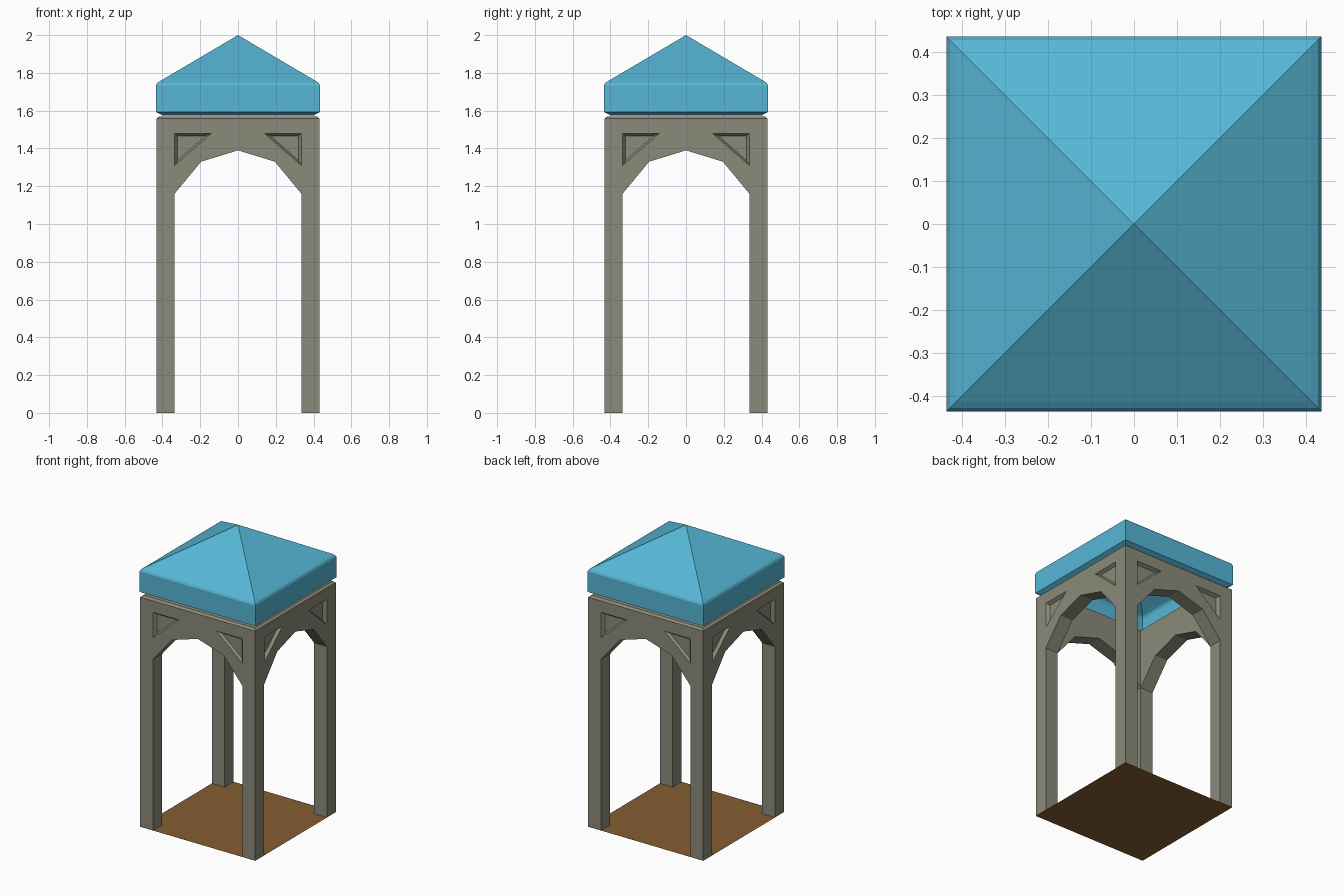
import bpy, bmesh, math
from mathutils import Matrix, Vector

if "Cube" in bpy.data.objects:
    bpy.data.objects.remove(bpy.data.objects["Cube"])


def material(name, rgb):
    m = bpy.data.materials.new(name)
    m.diffuse_color = (*rgb, 1)
    m.use_nodes = True
    m.node_tree.nodes["Principled BSDF"].inputs["Base Color"].default_value = m.diffuse_color
    return m


stone = material("grey stone", (0.254, 0.254, 0.195))
blue = material("sky blue", (0.093, 0.468, 0.672))
earth = material("brown earth", (0.238, 0.112, 0.032))


def finish(name, bm, mat):
    bmesh.ops.remove_doubles(bm, verts=bm.verts, dist=0.0005)
    me = bpy.data.meshes.new(name)
    bm.to_mesh(me)
    bm.free()
    me.materials.append(mat)
    ob = bpy.data.objects.new(name, me)
    bpy.context.collection.objects.link(ob)
    return ob


O, I = 0.432, 0.336          # outer and inner half width of the arcade
TOP, RIM = 1.57, 1.558       # top of the wall and start of its small chamfer
ARCH = [(0, 1.39), (0.195, 1.33), (I, 1.16), (I, 0)]
A, B, C = (0.335, 1.48), (0.14, 1.48), (0.335, 1.31)   # triangular recess


# Arcade: half of one side, mirrored and turned four times
bm = bmesh.new()


def face(pts):
    return bm.faces.new([bm.verts.new(p) for p in pts])


def at(y, pts):
    return face([(x, y, z) for x, z in pts])


at(-O, [(I, 0), (O, 0), (O, RIM), A, C, (I, 1.16)])
at(-O, [(O, RIM), (0, RIM), B, A])
at(-O, [(0, RIM)] + ARCH[:3] + [C, B])
at(-I, [(I, TOP), (0, TOP)] + ARCH[:3])
for p, q in zip(ARCH, ARCH[1:]):
    face([(p[0], -O, p[1]), (q[0], -O, q[1]), (q[0], -I, q[1]), (p[0], -I, p[1])])
K = O - 0.015
face([(0, -O, RIM), (O, -O, RIM), (K, -K, TOP), (0, -K, TOP)])
face([(0, -K, TOP), (K, -K, TOP), (I, -I, TOP), (0, -I, TOP)])

# Recess with sloping walls
cen = Vector((0.27, 1.423))
inner = [cen + (Vector(p) - cen) * 0.76 for p in (A, B, C)]
D = -O + 0.02
at(D, inner)
for i, p in enumerate((A, B, C)):
    j = (i + 1) % 3
    q = (A, B, C)[j]
    face([(p[0], -O, p[1]), (q[0], -O, q[1]),
          (inner[j].x, D, inner[j].y), (inner[i].x, D, inner[i].y)])

half = bm.verts[:] + bm.edges[:] + bm.faces[:]
copy = bmesh.ops.duplicate(bm, geom=half)["geom"]
bmesh.ops.scale(bm, vec=(-1, 1, 1), verts=[g for g in copy if isinstance(g, bmesh.types.BMVert)])
side = bm.verts[:] + bm.edges[:] + bm.faces[:]
for k in (1, 2, 3):
    copy = bmesh.ops.duplicate(bm, geom=side)["geom"]
    bmesh.ops.rotate(bm, cent=(0, 0, 0), matrix=Matrix.Rotation(k * math.pi / 2, 3, 'Z'),
                     verts=[g for g in copy if isinstance(g, bmesh.types.BMVert)])
bmesh.ops.remove_doubles(bm, verts=bm.verts, dist=0.0005)
# Feet close the legs
for sx in (-1, 1):
    for sy in (-1, 1):
        face([(sx * a, sy * b, 0) for a, b in ((I, I), (O, I), (O, O), (I, O))])
bmesh.ops.remove_doubles(bm, verts=bm.verts, dist=0.0005)
bmesh.ops.recalc_face_normals(bm, faces=bm.faces)
finish("stone_arcade", bm, stone)

# Roof: hollow square shell with rounded eaves and pyramid top
bm = bmesh.new()
rings = []
for r, z in [(0.40, 1.575), (0.435, 1.594), (0.435, 1.733), (0.428, 1.746), (0.412, 1.757)]:
    rings.append([bm.verts.new((sx * r, sy * r, z))
                  for sx, sy in ((-1, -1), (1, -1), (1, 1), (-1, 1))])
for lo, hi in zip(rings, rings[1:]):
    for i in range(4):
        j = (i + 1) % 4
        bm.faces.new((lo[i], lo[j], hi[j], hi[i]))
apex = bm.verts.new((0, 0, 2.0))
for i in range(4):
    bm.faces.new((rings[-1][i], rings[-1][(i + 1) % 4], apex))
finish("roof", bm, blue)

# Floor
bm = bmesh.new()
bm.faces.new([bm.verts.new((x * O, y * O, 0.001))
              for x, y in ((-1, -1), (1, -1), (1, 1), (-1, 1))])
bm.faces.new([bm.verts.new((x * O, y * O, -0.0))
              for x, y in ((-1, 1), (1, 1), (1, -1), (-1, -1))])
# Underside sits just below the feet so it hides them
for v in bm.verts:
    v.co.z -= 0.001
finish("floor", bm, earth)
